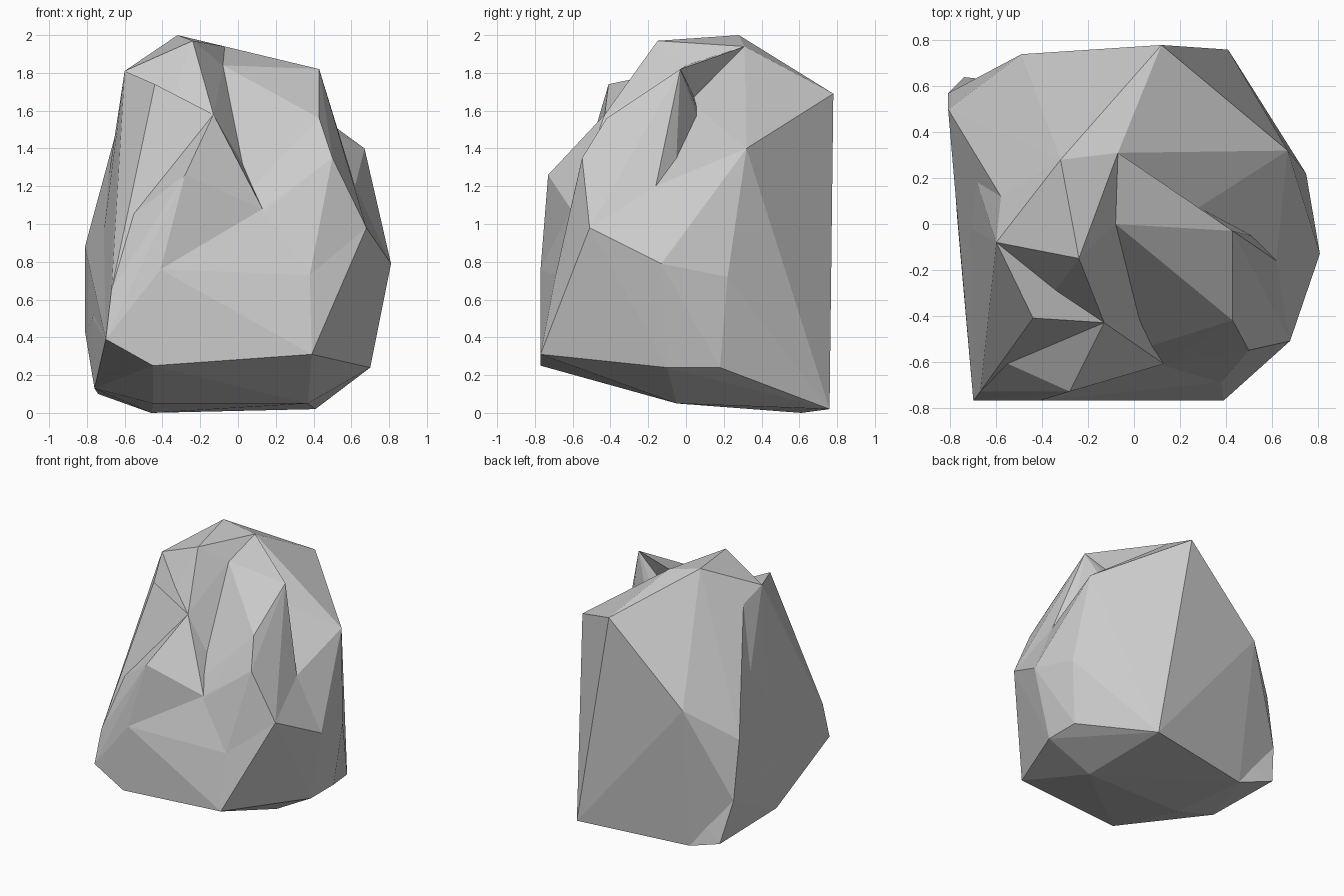
import bpy, bmesh

if "Cube" in bpy.data.objects:
    bpy.data.objects.remove(bpy.data.objects["Cube"])

# Shared control corners, grouped by region of the boulder
foot = [(-.46, .61, 0), (-.45, -.05, .05), (.37, -.05, .05), (-.76, -.03, .13),
        (-.45, -.77, .25), (-.70, -.77, .39), (-.81, .57, .43), (.70, -.10, .24)]
left_heel = [(-.74, .64, .10)]
right_heel = [(.41, .76, .02)]
right_side = [(.70, .18, .24), (.75, .22, .72)]
front_toe = [(.39, -.77, .31), (.55, -.48, .47)]
front_left = [(-.67, -.73, .65), (-.41, -.77, .76)]
front_right = [(.38, -.69, .73)]
hip = [(.68, -.51, .98)]
right_belly = [(.81, -.13, .79)]
left_belly = [(-.77, .02, .50)]
groove = [(-.08, 0, 1.84), (.04, -.43, 1.28)]
groove_end = [(.13, -.61, 1.08)]
crest = [(-.32, .28, 2.0), (-.58, .12, 1.73), (-.07, .31, 1.94)]
peak = [(-.24, -.15, 1.97)]
nose = [(-.28, -.73, 1.26)]
left_brow = [(-.60, -.08, 1.81)]
left_ridge = [(-.13, -.43, 1.58), (-.57, -.60, 1.04)]
left_horn = [(-.44, -.41, 1.74), (-.69, .12, 1.04)]
right_top = [(.43, -.03, 1.82)]
right_shoulder = [(.43, -.42, 1.56), (.50, -.55, 1.35)]
right_dent = [(.20, .02, 1.65), (.62, -.16, 1.20)]
back_wall = [(.67, .32, 1.40), (-.49, .74, 1.11), (.12, .78, 1.69), (-.81, .50, .88)]


def lobe(name, points):
    """Convex flat-faced chunk of stone around the given corners."""
    bm = bmesh.new()
    for p in points:
        bm.verts.new(p)
    res = bmesh.ops.convex_hull(bm, input=bm.verts[:])
    loose = {v for v in res["geom_interior"] + res["geom_unused"]
             if isinstance(v, bmesh.types.BMVert)}
    bmesh.ops.delete(bm, geom=list(loose), context='VERTS')
    bmesh.ops.recalc_face_normals(bm, faces=bm.faces[:])
    me = bpy.data.meshes.new(name)
    bm.to_mesh(me)
    bm.free()
    ob = bpy.data.objects.new(name, me)
    bpy.context.collection.objects.link(ob)
    return ob


# Lower mass
rock = lobe("boulder", foot + left_heel + right_side + front_toe + front_left
            + front_right + hip + right_belly + left_belly + groove_end
            + right_dent[1:])

# Upper lobes that meet in creases
lobes = [
    lobe("left_horn_lobe", foot + left_heel + front_left[:1] + left_belly
         + left_brow + left_ridge + left_horn + crest[1:2]),
    lobe("peak_lobe", foot + left_brow + left_ridge + peak + groove + crest),
    lobe("apron_lobe", foot + front_left + left_ridge + nose + groove[1:] + groove_end),
    lobe("right_lobe", foot + front_right + hip + groove
         + groove_end + right_top + right_shoulder + right_dent),
    lobe("back_lobe", foot + right_heel + right_side + right_belly + crest
         + right_dent + back_wall),
    lobe("overhang", crest[2:] + groove[:1] + right_top + right_dent[:1]
         + [(0, 0, 1.4)]),
]

# Merge the lobes into one stone
for part in lobes:
    part.hide_render = True
    mod = rock.modifiers.new("merge", 'BOOLEAN')
    mod.operation = 'UNION'
    mod.solver = 'EXACT'
    mod.object = part
dg = bpy.context.evaluated_depsgraph_get()
merged = bpy.data.meshes.new_from_object(rock.evaluated_get(dg))
rock.modifiers.clear()
rock.data = merged
for part in lobes:
    bpy.data.objects.remove(part)
